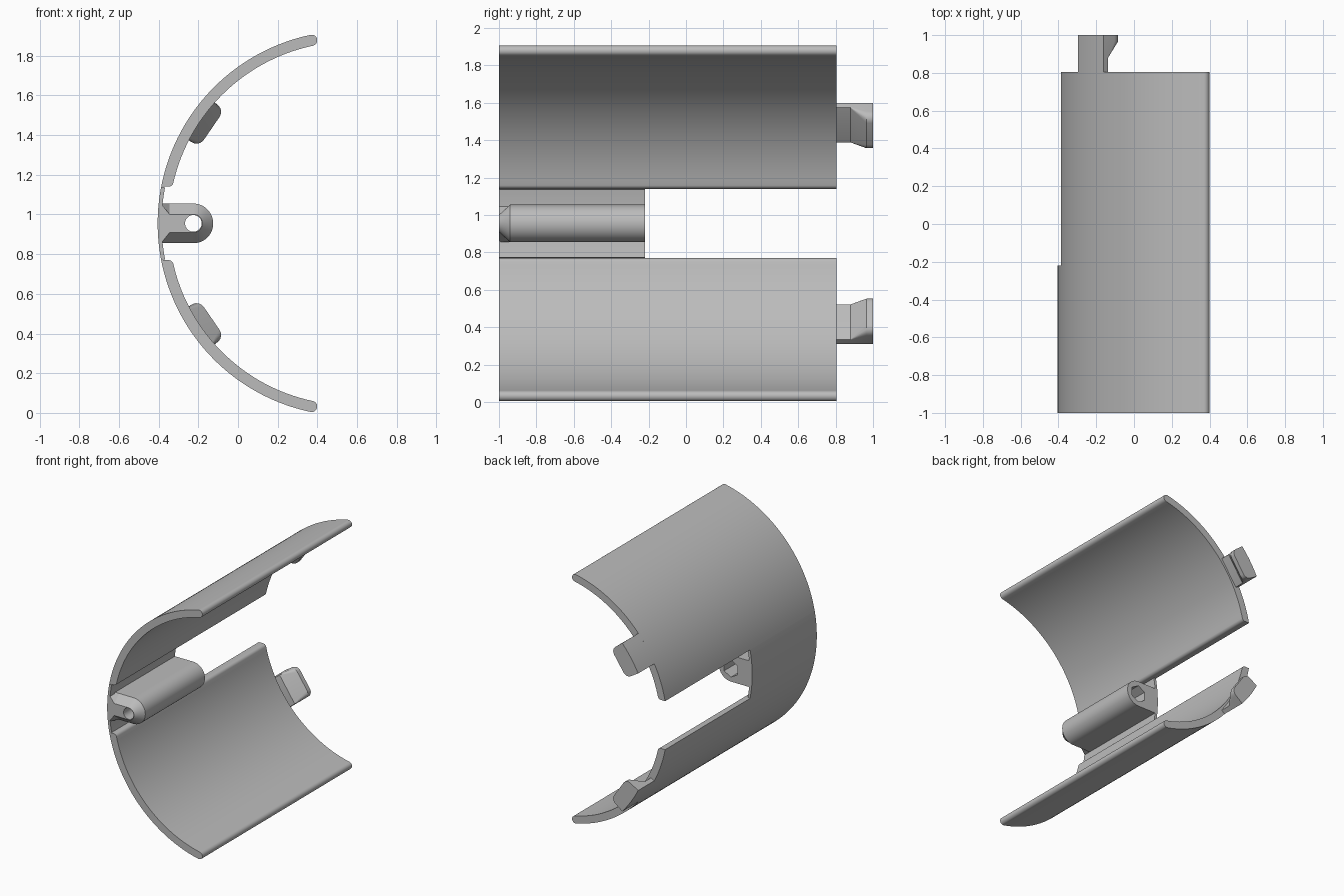
import bpy, bmesh
from math import sin, cos, asin, pi, radians, sqrt

cube = bpy.data.objects.get("Cube")
if cube:
    bpy.data.objects.remove(cube, do_unlink=True)

XC, ZC = 0.566, 0.955              # axis of the curved shell
R_OUT, R_IN, R_WEB = 0.971, 0.915, 0.951
FRONT, BACK, WEB_END = -1.0, 0.805, -0.22
SLOT = 0.185                       # half height of the slot

grey = bpy.data.materials.new("plain grey")
grey.use_nodes = True
grey.diffuse_color = (0.5, 0.5, 0.5, 1)
grey.node_tree.nodes["Principled BSDF"].inputs["Base Color"].default_value = (0.5, 0.5, 0.5, 1)


def arc(cx, cz, r, a0, a1, n):
    return [(cx + r * cos(a0 + (a1 - a0) * i / n), cz + r * sin(a0 + (a1 - a0) * i / n))
            for i in range(n + 1)]


def place(points):
    """Axis-based (outward, up) coordinates to model x, z."""
    return [(XC - u, ZC + v) for u, v in points]


def loft(name, sections, flip=1):
    """Skin a list of (y, xz outline) sections; flip=-1 mirrors about the shell axis."""
    bm = bmesh.new()
    rings = [[bm.verts.new((x, y, ZC + flip * (z - ZC))) for x, z in pts] for y, pts in sections]
    for a, b in zip(rings, rings[1:]):
        for i in range(len(a)):
            j = (i + 1) % len(a)
            bm.faces.new((a[i], a[j], b[j], b[i]))
    bm.faces.new(rings[0])
    bm.faces.new(rings[-1])
    bmesh.ops.recalc_face_normals(bm, faces=bm.faces)
    mesh = bpy.data.meshes.new(name)
    bm.to_mesh(mesh)
    bm.free()
    obj = bpy.data.objects.new(name, mesh)
    mesh.materials.append(grey)
    bpy.context.collection.objects.link(obj)
    return obj


def smooth(obj):
    bpy.ops.object.select_all(action='DESELECT')
    obj.select_set(True)
    bpy.context.view_layer.objects.active = obj
    bpy.ops.object.shade_smooth_by_angle(angle=radians(25))


# Shell half: round free edge, filleted slot edge
def shell_outline():
    mid, half = (R_OUT + R_IN) / 2, (R_OUT - R_IN) / 2
    tip, start, f = radians(78.1), asin(SLOT / R_OUT), 0.025
    fa = asin((SLOT + f) / (R_IN + f))
    pts = arc(0, 0, R_OUT, start, tip, 40)
    pts += arc(mid * cos(tip), mid * sin(tip), half, tip, tip + pi, 10)[1:-1]
    pts += arc(0, 0, R_IN, tip, fa, 40)
    pts += arc((R_IN + f) * cos(fa), SLOT + f, f, pi + fa, 1.5 * pi, 6)[1:]
    return place(pts)


# Tab cross-section: outer arc, straight sides, rounded inner corners
MID, HALF = radians(34.45), radians(7.05)


def tab_outline(depth, r):
    w = 0.935 * sin(HALF)
    pts = arc(0, 0, R_OUT, -HALF, HALF, 8)
    pts += arc(depth + r, w - r, r, pi / 2, pi, 6)
    pts += arc(depth + r, r - w, r, pi, 1.5 * pi, 6)
    return place([(u * cos(MID) - v * sin(MID), u * sin(MID) + v * cos(MID)) for u, v in pts])


for side, flip in (("upper", 1), ("lower", -1)):
    smooth(loft(side + "_shell", [(FRONT, shell_outline()), (BACK, shell_outline())], flip))
    base, hook = tab_outline(0.93, 0.004), tab_outline(0.847, 0.045)
    smooth(loft(side + "_hook_tab",
                [(BACK - 0.01, base), (0.88, base), (0.965, hook), (1.0, hook)], flip))

# Thin web joining the halves at the front
a = asin(SLOT / R_OUT)
web = place(arc(0, 0, R_OUT, -a, a, 14) + arc(0, 0, R_WEB, a, -a, 14))
smooth(loft("thin_web", [(FRONT, web), (WEB_END, web)]))

# Screw boss with chamfered front
BX = -0.225


def boss_outline(h):
    pts = [(-0.388, ZC - 0.1), (-0.345, ZC - h)]
    pts += arc(BX, ZC, h, -pi / 2, pi / 2, 24)
    return pts + [(-0.345, ZC + h), (-0.388, ZC + 0.1)]


boss = loft("screw_boss", [(FRONT, boss_outline(0.046)), (-0.94, boss_outline(0.1)),
                           (WEB_END, boss_outline(0.1))])

# Round bore and hexagonal pocket
bore = arc(BX, ZC, 0.042, 0, 2 * pi, 32)[:-1]
pocket = arc(BX, ZC, 0.066, pi / 6, pi / 6 + 2 * pi, 6)[:-1]
for name, y0, y1, outline in (("bore_cutter", -1.1, -0.1, bore),
                              ("pocket_cutter", -0.4, -0.1, pocket)):
    cutter = loft(name, [(y0, outline), (y1, outline)])
    cutter.hide_render = True
    mod = boss.modifiers.new(name, 'BOOLEAN')
    mod.operation, mod.solver, mod.object = 'DIFFERENCE', 'EXACT', cutter
    bpy.context.view_layer.objects.active = boss
    bpy.ops.object.modifier_apply(modifier=mod.name)
    bpy.data.objects.remove(cutter, do_unlink=True)
smooth(boss)
